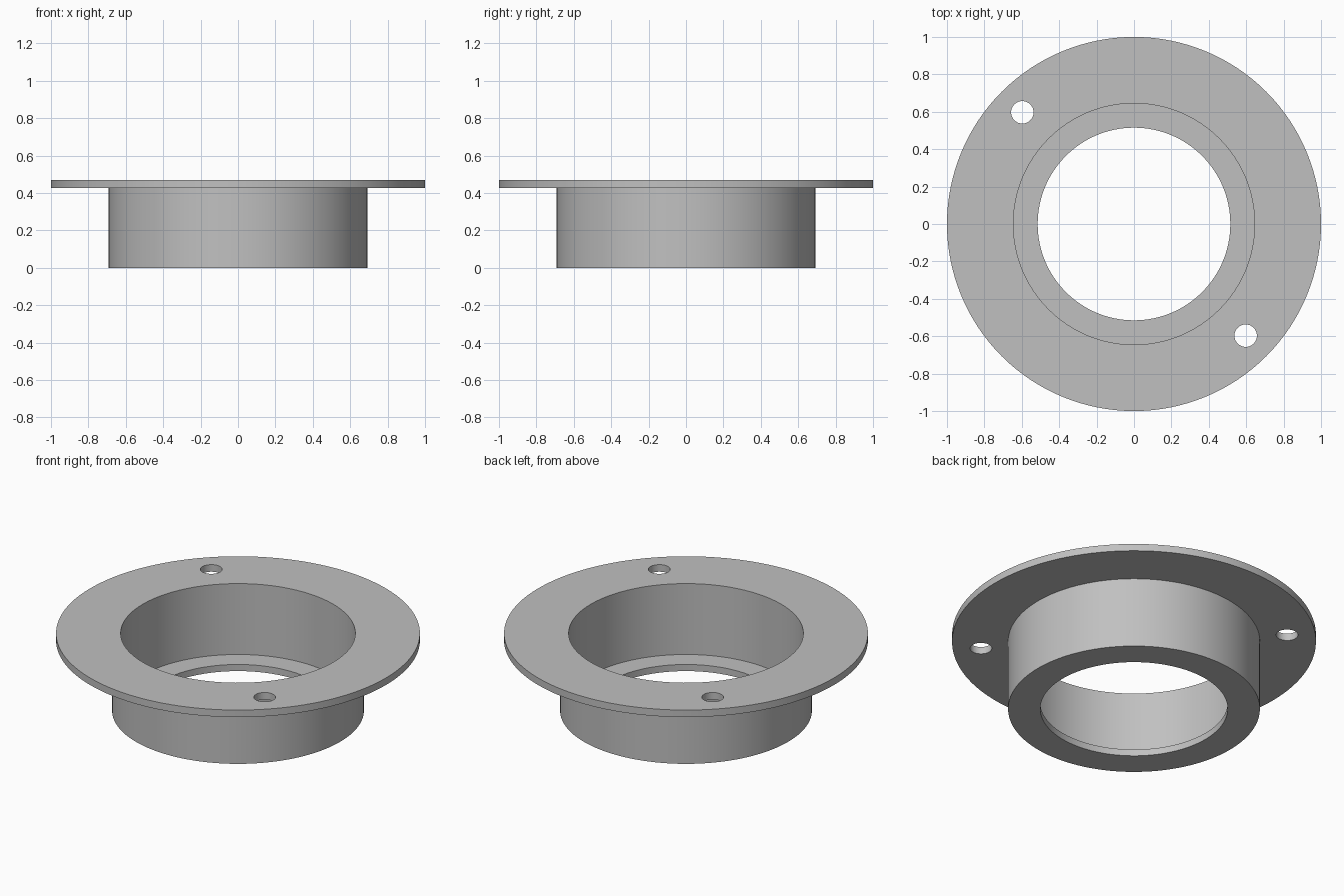
import bpy
import bmesh
import math

SEGMENTS = 128

cube = bpy.data.objects.get("Cube")
if cube:
    bpy.data.objects.remove(cube, do_unlink=True)

# Plain grey metal
grey = bpy.data.materials.new("grey_metal")
grey.use_nodes = True
colour = (0.53, 0.53, 0.53, 1)
grey.diffuse_color = colour
grey.node_tree.nodes["Principled BSDF"].inputs["Base Color"].default_value = colour


def lathe(name, profile):
    """Revolve a closed (radius, height) profile around the z axis."""
    bm = bmesh.new()
    verts = [bm.verts.new((r, 0, z)) for r, z in profile]
    edges = [bm.edges.new((a, b)) for a, b in zip(verts, verts[1:] + verts[:1])]
    bmesh.ops.spin(bm, geom=verts + edges, cent=(0, 0, 0), axis=(0, 0, 1),
                   angle=math.tau, steps=SEGMENTS, use_merge=True)
    bmesh.ops.remove_doubles(bm, verts=bm.verts, dist=0.0001)
    bmesh.ops.recalc_face_normals(bm, faces=bm.faces)
    mesh = bpy.data.meshes.new(name)
    bm.to_mesh(mesh)
    bm.free()
    mesh.materials.append(grey)
    obj = bpy.data.objects.new(name, mesh)
    bpy.context.collection.objects.link(obj)
    return obj


# Flange, sleeve, bore and inner lip as one turned part
body = lathe("flanged_sleeve", [
    (0.515, 0), (0.692, 0), (0.692, 0.427), (1, 0.427),
    (1, 0.47), (0.645, 0.47), (0.645, 0.04), (0.515, 0.04)])

# Two opposite screw holes through the flange
bpy.context.view_layer.objects.active = body
for side in (-1, 1):
    bpy.ops.mesh.primitive_cylinder_add(
        vertices=48, radius=0.06, depth=0.2,
        location=(side * 0.597, -side * 0.597, 0.45))
    cutter = bpy.context.object
    cutter.name = "screw_hole_cutter"
    cutter.hide_render = True
    cutter.data.materials.append(grey)
    hole = body.modifiers.new("screw_hole", 'BOOLEAN')
    hole.operation = 'DIFFERENCE'
    hole.solver = 'EXACT'
    hole.object = cutter
    bpy.context.view_layer.objects.active = body
    bpy.ops.object.modifier_apply(modifier=hole.name)
    bpy.data.objects.remove(cutter, do_unlink=True)

# Smooth round walls with sharp rims
bpy.ops.object.select_all(action='DESELECT')
body.select_set(True)
bpy.context.view_layer.objects.active = body
bpy.ops.object.shade_smooth_by_angle(angle=math.radians(30))
